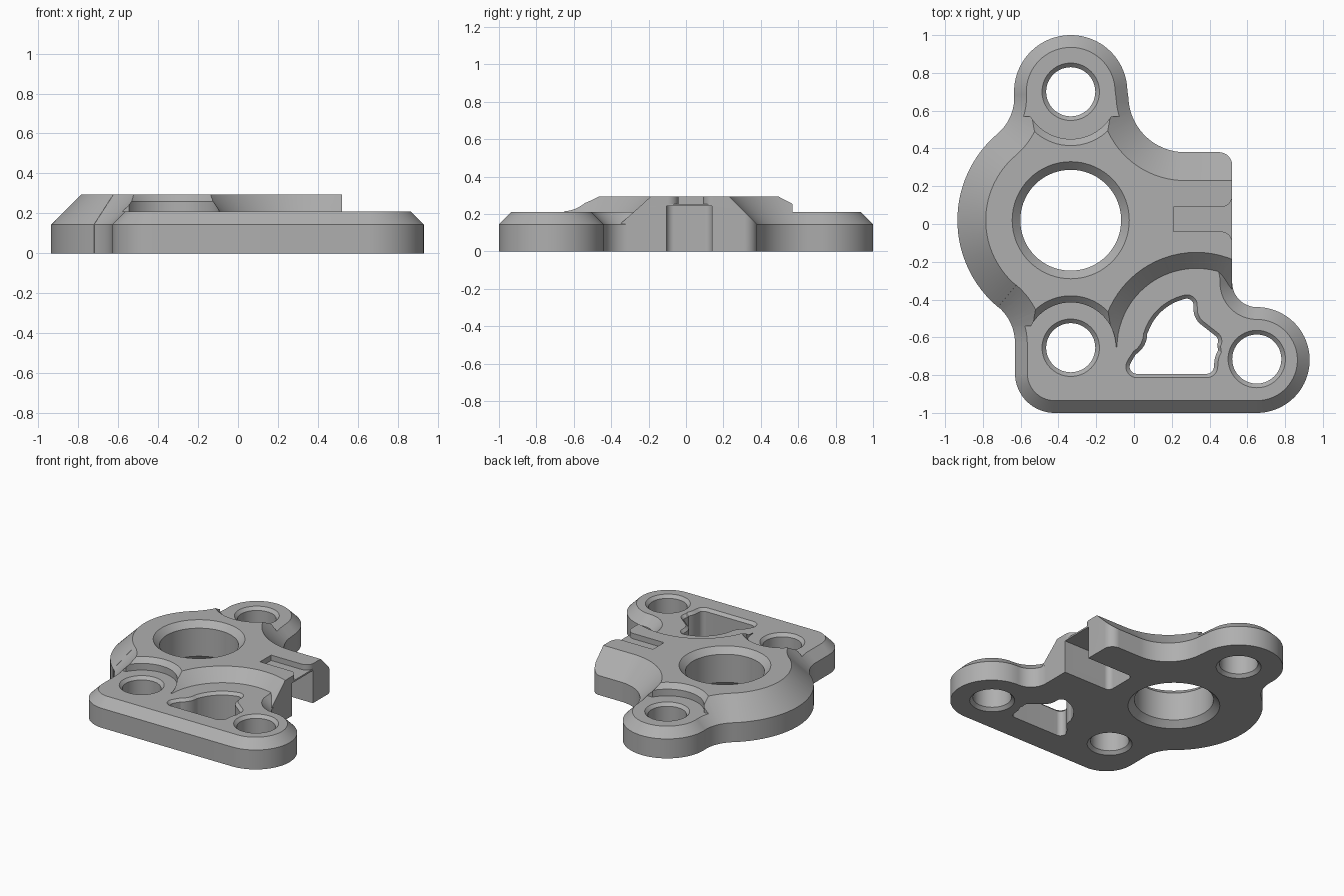
import bpy, bmesh, math

if "Cube" in bpy.data.objects:
    bpy.data.objects.remove(bpy.data.objects["Cube"], do_unlink=True)

metal = bpy.data.materials.new("plain_grey")
metal.use_nodes = True
GREY = (0.43, 0.43, 0.43, 1)
metal.diffuse_color = GREY
metal.node_tree.nodes["Principled BSDF"].inputs["Base Color"].default_value = GREY


def outline(arcs, d):
    """Chain of arcs (cx, cy, r, start, end), inset by d; 2-tuples are corners."""
    pts = []
    for a in arcs:
        if len(a) == 2:
            pts.append(a)
            continue
        cx, cy, r, a0, a1 = a
        rad = r - d if a1 > a0 else r + d      # falling angle = concave arc
        full = abs(a1 - a0) == 360
        n = 72 if full else max(6, round(abs(a1 - a0) / 4))
        for i in range(n if full else n + 1):
            t = math.radians(a0 + (a1 - a0) * i / n)
            pts.append((cx + rad * math.cos(t), cy + rad * math.sin(t)))
    return pts


def loft(name, arcs, levels):
    """Solid through the outline at each (z, inset) level."""
    bm = bmesh.new()
    rings = [[bm.verts.new((x, y, z)) for x, y in outline(arcs, d)] for z, d in levels]
    n = len(rings[0])
    for lo, hi in zip(rings, rings[1:]):
        for i in range(n):
            j = (i + 1) % n
            bm.faces.new((lo[i], lo[j], hi[j], hi[i]))
    bm.faces.new(rings[0][::-1])
    bm.faces.new(rings[-1])
    bmesh.ops.recalc_face_normals(bm, faces=bm.faces[:])
    me = bpy.data.meshes.new(name)
    bm.to_mesh(me)
    bm.free()
    me.materials.append(metal)
    ob = bpy.data.objects.new(name, me)
    bpy.context.collection.objects.link(ob)
    return ob


def combine(target, other, op="DIFFERENCE"):
    mod = target.modifiers.new("combine", "BOOLEAN")
    mod.operation, mod.object, mod.solver = op, other, "EXACT"
    deps = bpy.context.evaluated_depsgraph_get()
    target.data = bpy.data.meshes.new_from_object(target.evaluated_get(deps))
    target.modifiers.clear()
    bpy.data.objects.remove(other, do_unlink=True)


HUB = (-0.335, 0.02)
BACK = (-0.335, 0.70)
FRONT = (-0.335, -0.655)
SIDE = (0.65, -0.715)
front_fillet = (-0.88, -0.63, 0.25, 50, 0)
front_corner = (-0.42, -0.79, 0.21, 180, 270)
TOP, PAD, BEVEL = 0.295, 0.21, 0.145

# Raised hub with back boss and side arm, wide 45 degree bevel
body = loft("mounting_bracket", [
    (1.0, 0.18, 0.2, 0, 90),
    (0.27, 0.68, 0.3, -90, -178),
    (*BACK, 0.3, 2, 183),
    (-0.884, 0.669, 0.25, 3, -49.8),
    (*HUB, 0.6, 130.2, 230),
    front_fillet, front_corner,
    (1.0, -0.8, 0.2, 270, 360),
], [(0, 0), (BEVEL, 0), (TOP, TOP - BEVEL)])

# Square end of the arm with one rounded corner
combine(body, loft("arm_end_cut", [
    (1.4, -1.3), (1.4, 0.6), (0.45, 0.6), (0.45, 0.38),
    (0.45, 0.31, 0.07, 90, 0), (0.52, -1.3)], [(-0.1, 0), (0.5, 0)]))

# Lowered pad on the back boss
combine(body, loft("back_pad_cut", [(*BACK, 0.25, 0, 360)],
                   [(PAD, 0), (0.26, 0), (0.4, -0.14)]))
combine(body, loft("back_pad_clear", [
    (-1.1, 0.57), (-0.55, 0.57), (-0.335, 0.66), (-0.12, 0.57),
    (0.3, 0.57), (0.3, 1.2), (-1.1, 1.2)], [(PAD, 0), (0.5, 0)]))

# Clear the front of the hub for the lower plate
combine(body, loft("front_pad_cut", [(*FRONT, 0.24, 0, 360)],
                   [(-0.1, 0), (0.26, 0), (0.4, -0.14)]))
combine(body, loft("front_arc_cut", [(0.33, -0.655, 0.42, 0, 360)],
                   [(-0.1, 0.07), (0.14, 0.07), (0.4, -0.19)]))
combine(body, loft("front_clear", [
    (-1.1, -1.3), (1.3, -1.3), (1.3, -0.65), (-0.335, -0.65),
    (-0.53, -0.54), (-1.1, -0.54)], [(-0.1, 0), (0.5, 0)]))

# Lower front plate
combine(body, loft("front_plate", [
    front_fillet, front_corner,
    (0.65, -0.72, 0.28, -90, 90),
    (0.65, -0.31, 0.13, -90, -180),
    (0.30, -0.30, 0.22, 0, 90),
], [(0, 0), (BEVEL, 0), (PAD, PAD - BEVEL)]), "UNION")


# Bore and bolt holes, bevelled at both ends
def hole(centre, r, bevel, top):
    combine(body, loft("hole_cut", [(*centre, r, 0, 360)], [
        (-0.02, -bevel - 0.02), (bevel, 0), (top - bevel, 0), (top + 0.02, -bevel - 0.02)]))


hole(HUB, 0.267, 0.043, TOP)
for centre in (BACK, FRONT, SIDE):
    hole(centre, 0.13, 0.022, PAD)

# Rounded triangular window
combine(body, loft("window_cut", [
    (0.015, -0.755, 0.058, 150, 270),
    (0.385, -0.755, 0.058, 270, 355),
    (0.56, -0.74, 0.115, 175, 148),
    (0.41, -0.62, 0.055, -30, 50),
    (0.42, -0.45, 0.085, 235, 175),
    (0.28, -0.43, 0.055, 15, 100),
    (0.33, -0.66, 0.29, 106, 160),
    (-0.06, -0.58, 0.11, 0, -58),
], [(-0.1, 0.02), (PAD - 0.02, 0.02), (PAD + 0.02, -0.02)]))

# Pocket under the arm and shallow flared slot above it
combine(body, loft("pocket_cut", [
    (0.17, 0.10, 0.04, 90, 180), (0.17, -0.065, 0.04, 180, 270),
    (0.7, -0.105), (0.7, 0.14)], [(-0.1, 0), (0.243, 0)]))
combine(body, loft("slot_cut", [
    (0.21, -0.04), (0.46, -0.10, 0.06, 90, 0), (0.6, -0.10),
    (0.6, 0.15), (0.46, 0.15, 0.06, 0, -90), (0.21, 0.09)], [(0.255, 0), (0.4, 0)]))

bpy.context.view_layer.objects.active = body
body.select_set(True)
bpy.ops.object.shade_smooth_by_angle(angle=math.radians(25))
